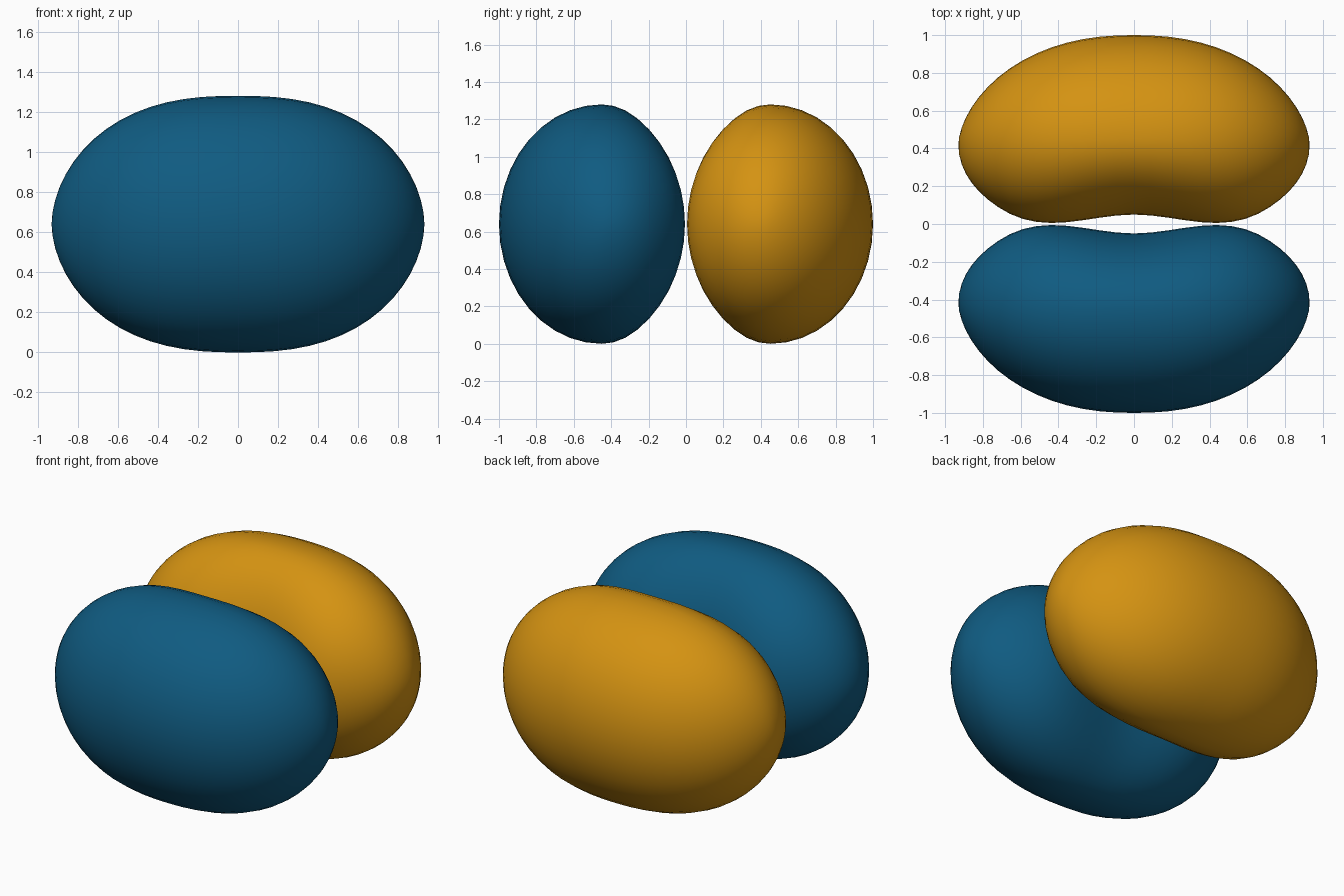
import bpy
import bmesh
from math import sin, cos, pi

if "Cube" in bpy.data.objects:
    bpy.data.objects.remove(bpy.data.objects["Cube"], do_unlink=True)

HALF_LENGTH, HALF_HEIGHT = 0.93, 0.64
STATIONS, SIDES = 32, 40


def material(name, colour):
    mat = bpy.data.materials.new(name)
    mat.use_nodes = True
    mat.diffuse_color = colour
    mat.node_tree.nodes["Principled BSDF"].inputs["Base Color"].default_value = colour
    return mat


def section(u):
    """Centre depth, outer bulge, inner bulge and half height at u in -1..1."""
    a = abs(u)
    centre = 0.45 - 0.03 * a * a
    outer = 0.55 * (1 - a ** 2.3) ** 0.58
    t = min(a / 0.75, 1)
    inner = (0.40 + 0.14 * t * t * (3 - 2 * t)) * (1 - a * a) ** 0.5
    height = HALF_HEIGHT * (1 - a ** 2.5) ** 0.55
    return centre, outer, inner, height


def bean(name, side, mat):
    """Loft egg-shaped rings along x, with a shallow waist on the inner face."""
    bm = bmesh.new()
    rings = []
    for i in range(1, STATIONS):
        u = -cos(pi * i / STATIONS)
        centre, outer, inner, height = section(u)
        ring = []
        for j in range(SIDES):
            a = 2 * pi * j / SIDES
            depth = centre + cos(a) * (outer if cos(a) > 0 else inner)
            ring.append(bm.verts.new((u * HALF_LENGTH, side * depth,
                                      HALF_HEIGHT + height * sin(a))))
        rings.append(ring)
    for r, s in zip(rings, rings[1:]):
        for j in range(SIDES):
            k = (j + 1) % SIDES
            bm.faces.new((r[j], r[k], s[k], s[j]))
    # Close both ends at a pole
    for ring, end in ((rings[0], -1), (rings[-1], 1)):
        pole = bm.verts.new((end * HALF_LENGTH, side * section(1)[0], HALF_HEIGHT))
        for j in range(SIDES):
            bm.faces.new((ring[j], ring[(j + 1) % SIDES], pole))
    bmesh.ops.recalc_face_normals(bm, faces=bm.faces)
    for face in bm.faces:
        face.smooth = True
    mesh = bpy.data.meshes.new(name)
    bm.to_mesh(mesh)
    bm.free()
    mesh.materials.append(mat)
    obj = bpy.data.objects.new(name, mesh)
    bpy.context.collection.objects.link(obj)


bean("front_bean", -1, material("deep blue", (0.005, 0.105, 0.22, 1)))
bean("back_bean", 1, material("amber", (0.66, 0.29, 0.006, 1)))
